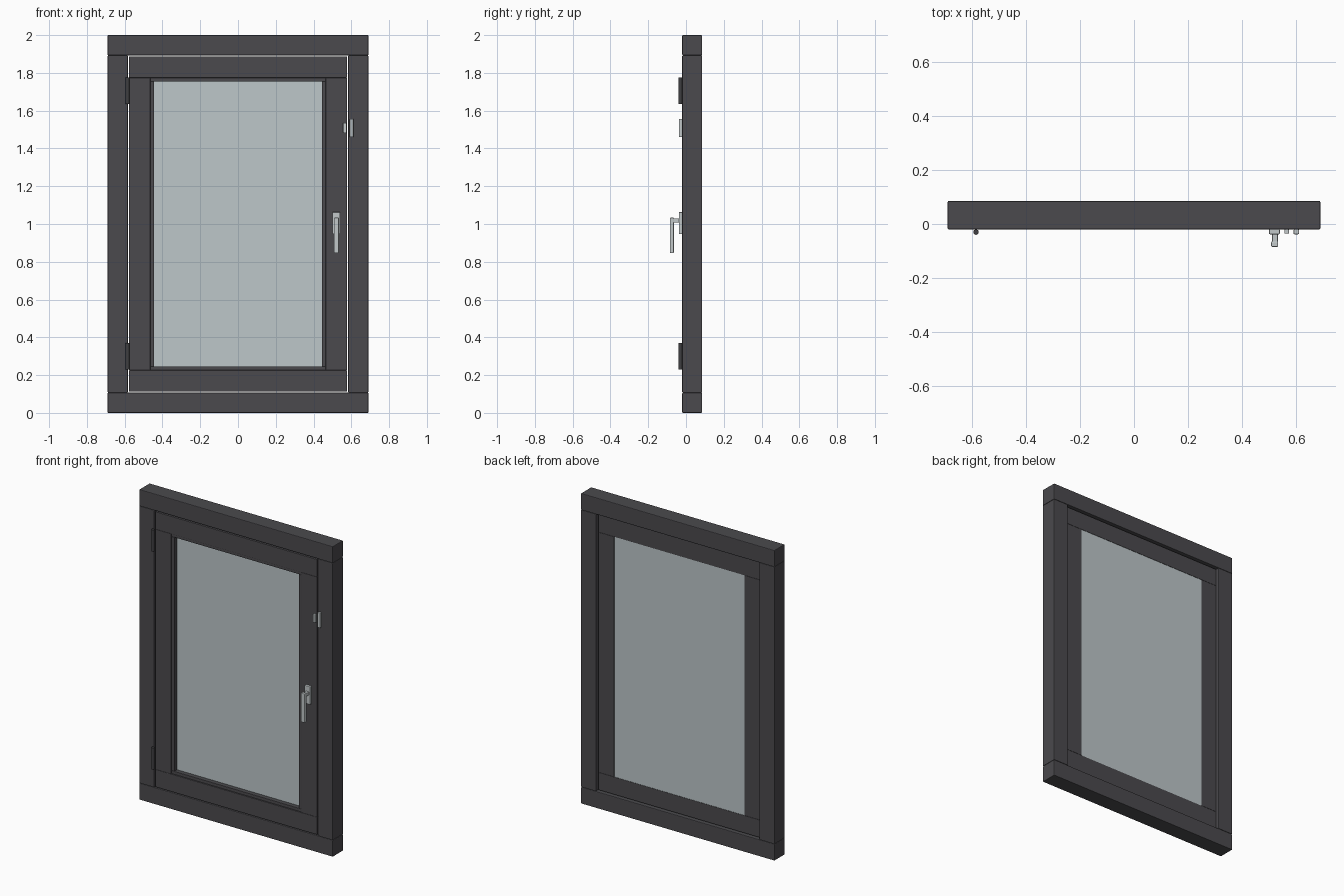
import bpy
import math

if "Cube" in bpy.data.objects:
    bpy.data.objects.remove(bpy.data.objects["Cube"])


def material(name, rgb):
    m = bpy.data.materials.new(name)
    m.diffuse_color = (*rgb, 1)
    m.use_nodes = True
    m.node_tree.nodes["Principled BSDF"].inputs["Base Color"].default_value = m.diffuse_color
    return m


ANTHRACITE = material("anthracite", (0.070, 0.068, 0.075))
DARK = material("dark_trim", (0.050, 0.049, 0.053))
GLASS = material("pale_glass", (0.51, 0.57, 0.59))
METAL = material("satin_metal", (0.54, 0.58, 0.59))


def finish(ob, name, mat, bevel, segments=2):
    ob.name = name
    ob.data.materials.append(mat)
    if bevel:
        mod = ob.modifiers.new("soft_edges", 'BEVEL')
        mod.width = bevel
        mod.segments = segments
        mod.limit_method = 'ANGLE'
    return ob


def box(name, x, y, z, mat, bevel=0.0):
    """Box from (min, max) ranges on each axis."""
    bpy.ops.mesh.primitive_cube_add(size=1)
    ob = bpy.context.object
    for v in ob.data.vertices:
        v.co = [r[0] + (c + 0.5) * (r[1] - r[0]) for c, r in zip(v.co, (x, y, z))]
    return finish(ob, name, mat, bevel)


def ring(name, outer_x, outer_z, width, y, mat, bevel):
    """Rectangular frame: full-width rails with stiles between them."""
    z0, z1 = outer_z
    box(name + "_bottom_rail", (-outer_x, outer_x), y, (z0, z0 + width), mat, bevel)
    box(name + "_top_rail", (-outer_x, outer_x), y, (z1 - width, z1), mat, bevel)
    for side, s in (("left", -1), ("right", 1)):
        xs = sorted((s * outer_x, s * (outer_x - width)))
        box(f"{name}_{side}_stile", xs, y, (z0 + width, z1 - width), mat, bevel)


# Outer frame, opening sash with a narrow gap around it, and glazing bead
ring("frame", 0.69, (0.0, 2.0), 0.107, (-0.02, 0.085), ANTHRACITE, 0.004)
ring("sash", 0.577, (0.113, 1.887), 0.113, (-0.02, 0.07), ANTHRACITE, 0.002)
ring("glazing_bead", 0.464, (0.226, 1.774), 0.02, (-0.014, 0.016), ANTHRACITE, 0.002)

# Sealed glass unit
box("glass_pane", (-0.464, 0.464), (0.015, 0.068), (0.226, 1.774), GLASS)

# Hinge barrels on the left
for label, z in (("lower", 0.30), ("upper", 1.705)):
    bpy.ops.mesh.primitive_cylinder_add(vertices=16, radius=0.01, depth=0.14,
                                        location=(-0.585, -0.03, z))
    bpy.ops.object.shade_smooth_by_angle(angle=math.radians(40))
    finish(bpy.context.object, label + "_hinge", DARK, 0)

# Handle: back plate, neck and hanging lever
box("handle_plate", (0.50, 0.54), (-0.038, -0.02), (0.947, 1.063), METAL, 0.003)
box("handle_neck", (0.511, 0.533), (-0.075, -0.036), (1.008, 1.03), METAL, 0.003)
box("handle_lever", (0.508, 0.534), (-0.085, -0.064), (0.846, 1.034), METAL, 0.004)

# Night latch: keeper on the frame and small catch on the sash
box("latch_keeper", (0.591, 0.611), (-0.038, -0.02), (1.46, 1.556), METAL, 0.003)
box("latch_catch", (0.557, 0.574), (-0.036, -0.02), (1.482, 1.536), METAL, 0.003)
